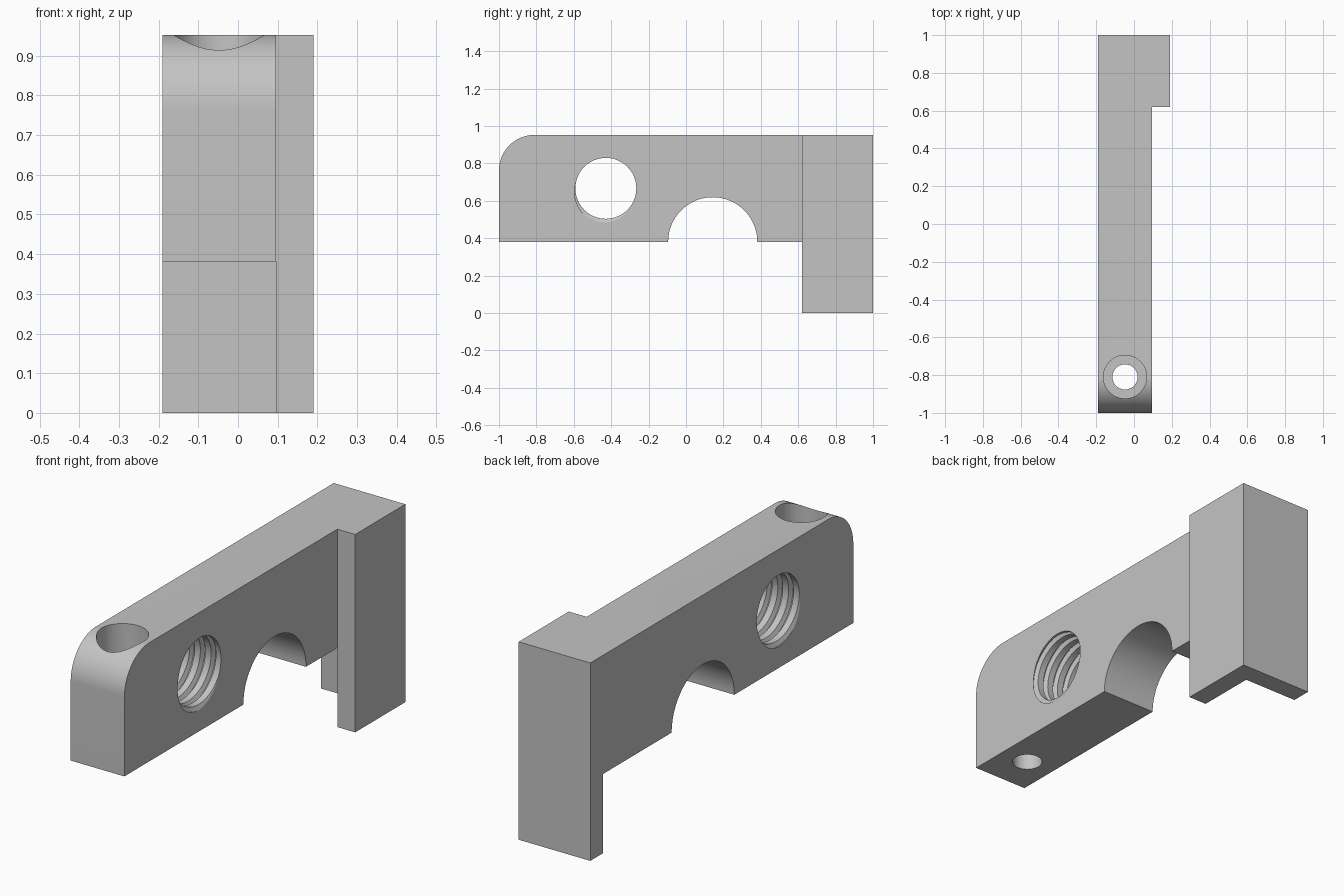
import bpy, bmesh
from math import sin, cos, pi, radians
from mathutils import Vector

cube = bpy.data.objects.get("Cube")
if cube:
    bpy.data.objects.remove(cube, do_unlink=True)

S = 2 / 105  # part is laid out in millimetres, 105 long

grey = bpy.data.materials.new("plain grey")
grey.use_nodes = True
colour = (0.55, 0.55, 0.55, 1)
grey.diffuse_color = colour
grey.node_tree.nodes["Principled BSDF"].inputs["Base Color"].default_value = colour


def finish(name, bm):
    bmesh.ops.recalc_face_normals(bm, faces=bm.faces)
    bmesh.ops.scale(bm, vec=(S, S, S), verts=bm.verts)
    mesh = bpy.data.meshes.new(name)
    bm.to_mesh(mesh)
    bm.free()
    mesh.materials.append(grey)
    ob = bpy.data.objects.new(name, mesh)
    bpy.context.collection.objects.link(ob)
    return ob


def prism(name, outline, start, depth):
    """Extrude a closed outline of 3D points along a vector."""
    bm = bmesh.new()
    face = bm.faces.new([bm.verts.new(Vector(p) + Vector(start)) for p in outline])
    out = bmesh.ops.extrude_face_region(bm, geom=[face], use_keep_orig=True)
    moved = [v for v in out["geom"] if isinstance(v, bmesh.types.BMVert)]
    bmesh.ops.translate(bm, vec=depth, verts=moved)
    return finish(name, bm)


def arc(cy, cz, r, a, b, n):
    return [(cy + r * cos(radians(a + (b - a) * i / n)),
             cz + r * sin(radians(a + (b - a) * i / n))) for i in range(n + 1)]


def combine(target, tool, operation):
    mod = target.modifiers.new(tool.name, "BOOLEAN")
    mod.operation, mod.solver, mod.object = operation, "EXACT", tool
    bpy.context.view_layer.objects.active = target
    bpy.ops.object.modifier_apply(modifier=mod.name)
    bpy.data.objects.remove(tool, do_unlink=True)


# Arm: side profile with rounded nose, half-round saddle and back leg
side = [(-52.5, 20)] + arc(7.5, 20, 12.5, 180, 0, 48)
side += [(47.5, 20), (47.5, 0), (52.5, 0), (52.5, 50)]
side += arc(-42.5, 40, 10, 90, 180, 24)
bracket = prism("clamp_bracket", [(0, y, z) for y, z in side], (-10, 0, 0), (15, 0, 0))

# Side flange that makes the corner post
flange = prism("flange", [(0, 32.5, 0), (0, 52.5, 0), (0, 52.5, 50), (0, 32.5, 50)],
               (5, 0, 0), (5, 0, 0))
combine(bracket, flange, "UNION")

# Counterbored bolt hole through the nose
for name, radius, bottom in (("bolt_hole", 3.5, 10), ("counterbore", 6, 40)):
    ring = [(x, y, 0) for x, y in arc(-2.5, -42.5, radius, 0, 360, 64)[:-1]]
    combine(bracket, prism(name, ring, (0, 0, bottom), (0, 0, 60 - bottom)), "DIFFERENCE")

# Threaded cross hole: helical rows that join one turn further on at the seam
MINOR, MAJOR, PITCH, TURNS, SEG = 8.55, 9.6, 3, 9, 64
thread = [(0, MINOR), (0.17, MAJOR), (0.28, MAJOR), (0.45, MINOR)]
rows = [(t + phase, r) for t in range(TURNS) for phase, r in thread]
start = 5 - PITCH * (0.92 + 6)
bm = bmesh.new()
grid = []
for turn, r in rows:
    grid.append([bm.verts.new((start + PITCH * (turn + k / SEG),
                               -22.5 + r * cos(2 * pi * k / SEG),
                               35 + r * sin(2 * pi * k / SEG))) for k in range(SEG)])
step = len(thread)
for i in range(len(rows) - 1):
    for k in range(SEG):
        if k < SEG - 1:
            quad = [grid[i][k], grid[i][k + 1], grid[i + 1][k + 1], grid[i + 1][k]]
        elif i + 1 + step < len(rows):
            quad = [grid[i][k], grid[i + step][0], grid[i + 1 + step][0], grid[i + 1][k]]
        else:
            continue
        bm.faces.new(quad)
# Close both ends of the cutter, well outside the arm
ends = [bm.verts.new((x, -22.5, 35)) for x in (start - 2, start + PITCH * (TURNS + 1) + 2)]
middle = start + PITCH * (TURNS + 1) / 2
for e in [e for e in bm.edges if e.is_boundary]:
    a, b = e.verts
    bm.faces.new((a, b, ends[int((a.co.x + b.co.x) / 2 > middle)]))
combine(bracket, finish("thread_cutter", bm), "DIFFERENCE")

# Smooth the curved walls, keep machined edges sharp
bpy.ops.object.select_all(action="DESELECT")
bracket.select_set(True)
bpy.context.view_layer.objects.active = bracket
bpy.ops.object.shade_smooth_by_angle(angle=radians(25))
